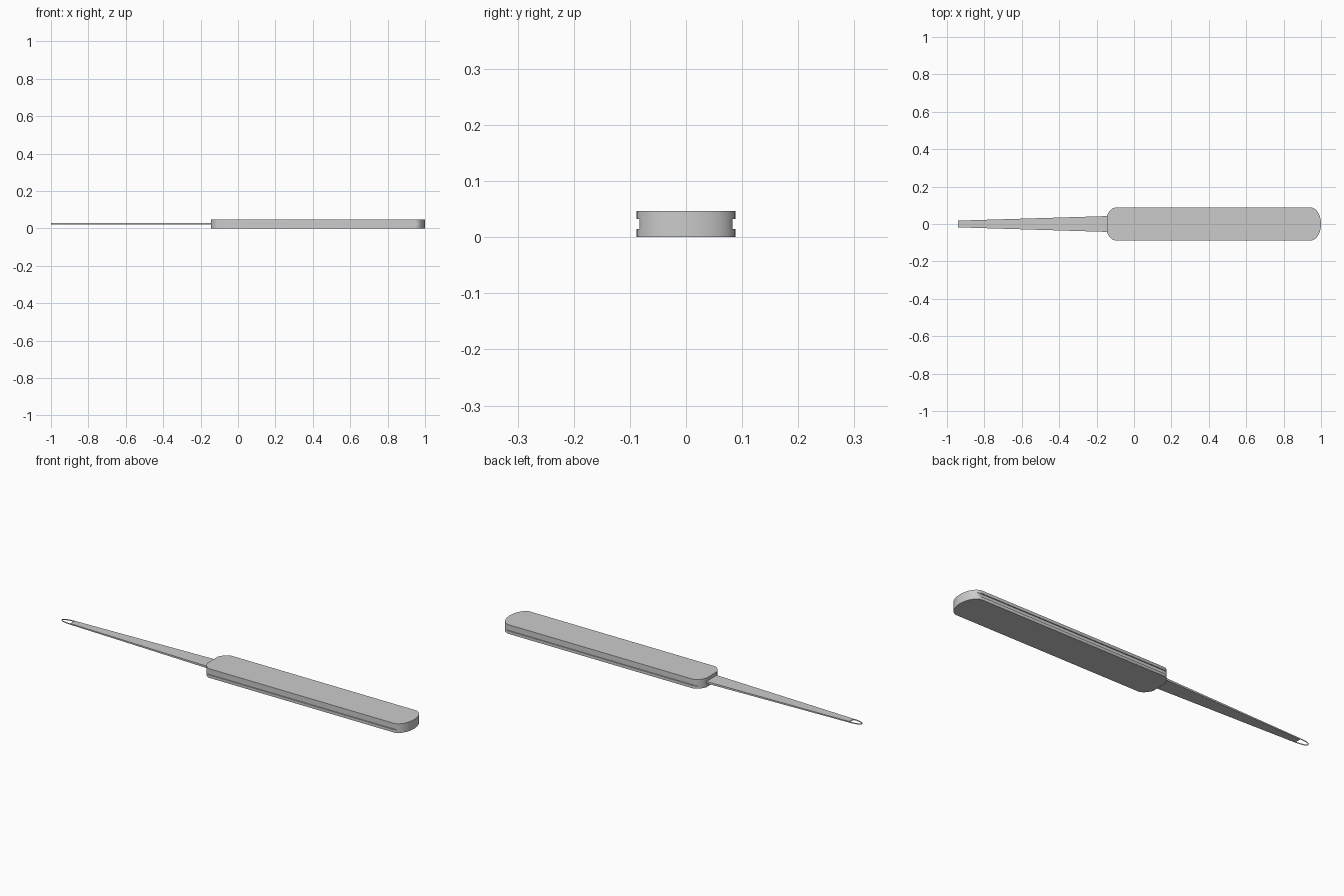
import bpy, bmesh
from math import sin, cos, pi

if "Cube" in bpy.data.objects:
    bpy.data.objects.remove(bpy.data.objects["Cube"])


def finish(name, bm):
    bmesh.ops.recalc_face_normals(bm, faces=bm.faces)
    me = bpy.data.meshes.new(name)
    bm.to_mesh(me)
    bm.free()
    ob = bpy.data.objects.new(name, me)
    bpy.context.collection.objects.link(ob)
    bpy.ops.object.select_all(action='DESELECT')
    ob.select_set(True)
    bpy.context.view_layer.objects.active = ob
    bpy.ops.object.shade_smooth_by_angle(angle=0.6)
    return ob


def mirrored(half):
    """Close a +y half outline by mirroring it across y = 0."""
    return half + [(x, -y) for x, y in reversed(half) if y > 1e-6]


def bridge(bm, a, b):
    n = len(a)
    return [bm.faces.new((a[i], a[(i + 1) % n], b[(i + 1) % n], b[i])) for i in range(n)]


# Handle: rounded outline, stacked in levels with a groove along both long sides
W = 0.088
half = [(-0.145, 0.044), (-0.137, 0.060), (-0.124, 0.076), (-0.112, 0.085), (-0.10, W), (0.945, W)]
half += [(0.945 + 0.055 * sin(a), W * cos(a)) for a in [i * pi / 20 for i in range(1, 11)]]
outline = mirrored(half)
groove = 0.083
levels = [(0, W), (0.015, W), (0.015, groove), (0.032, groove), (0.032, W), (0.047, W)]
bm = bmesh.new()
rings = [[bm.verts.new((x, max(-lim, min(lim, y)), z)) for x, y in outline] for z, lim in levels]
for a, b in zip(rings, rings[1:]):
    bridge(bm, a, b)
bm.faces.new(rings[0])
bm.faces.new(rings[-1])
bmesh.ops.dissolve_degenerate(bm, dist=1e-6, edges=bm.edges)
finish("handle", bm)

# Blade: thin tapering shank running into the handle
zc = 0.025
bm = bmesh.new()
ends = []
for x, w, t in [(-0.12, 0.043, 0.005), (-0.94, 0.018, 0.003)]:
    ends.append([bm.verts.new((x, sy * w, zc + sz * t))
                 for sy, sz in ((-1, -1), (1, -1), (1, 1), (-1, 1))])
bridge(bm, *ends)
bm.faces.new(ends[0])
finish("blade", bm)

# Tip: open rounded band of thin upright wall at the blade's end
bm = bmesh.new()
prev = None
for i in range(13):
    a = -pi / 2 + i * pi / 12
    x, y = -0.94 - 0.06 * cos(a), 0.018 * sin(a)
    pair = [bm.verts.new((x, y, zc - 0.003)), bm.verts.new((x, y, zc + 0.003))]
    if prev:
        bm.faces.new((prev[0], pair[0], pair[1], prev[1]))
    prev = pair
finish("blade_tip_band", bm)
